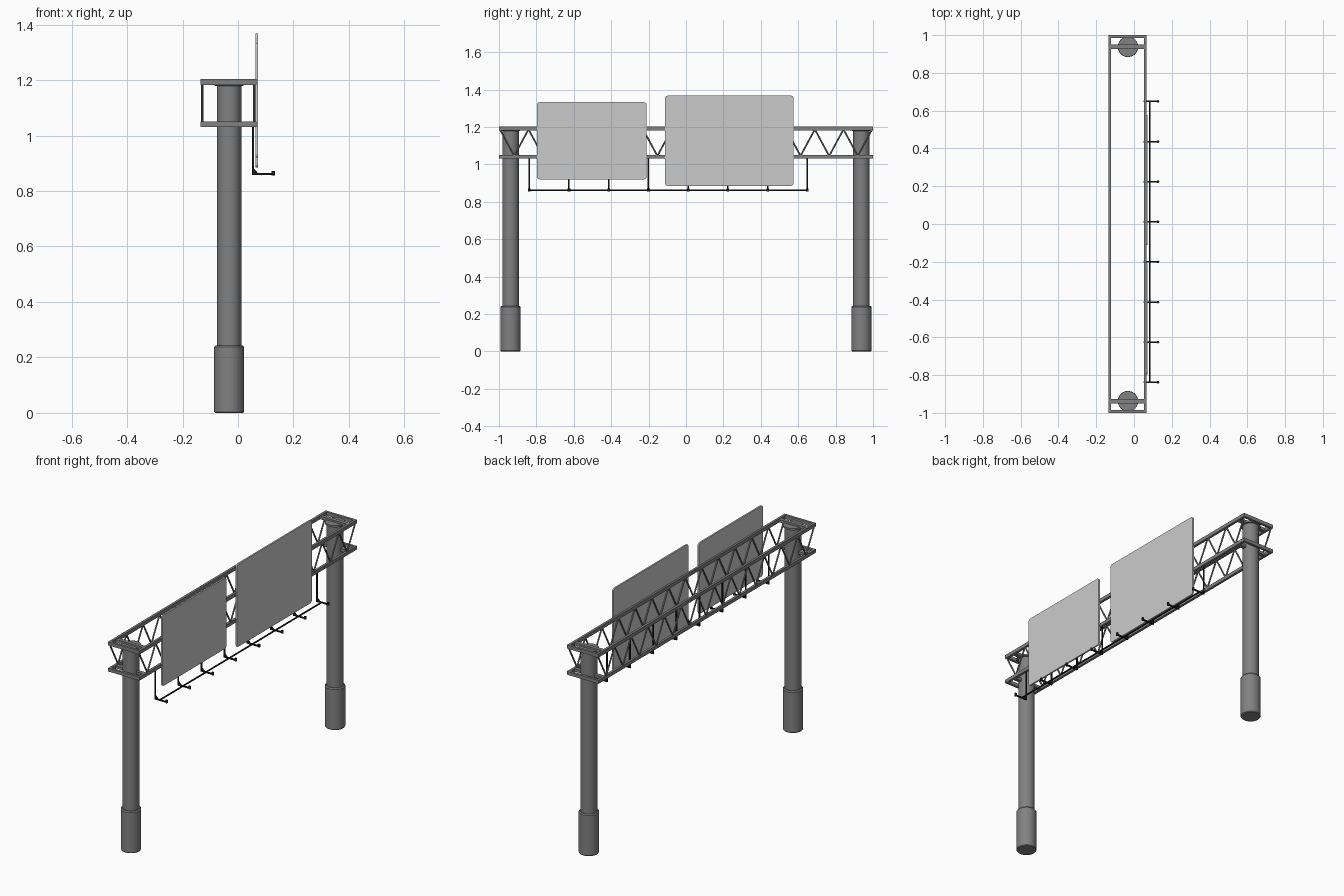
import bpy, bmesh, math
from mathutils import Vector

if "Cube" in bpy.data.objects:
    bpy.data.objects.remove(bpy.data.objects["Cube"])


def mat(name, v):
    m = bpy.data.materials.new(name)
    m.diffuse_color = (v, v, v, 1)
    m.use_nodes = True
    m.node_tree.nodes["Principled BSDF"].inputs["Base Color"].default_value = m.diffuse_color
    return m


STEEL = mat("steel grey", 0.22)
PANEL = mat("panel light grey", 0.6)
BLACK = mat("lamp black", 0.01)


def finish(name, bm, material, smooth=False):
    bmesh.ops.recalc_face_normals(bm, faces=bm.faces)
    me = bpy.data.meshes.new(name)
    bm.to_mesh(me)
    bm.free()
    me.materials.append(material)
    ob = bpy.data.objects.new(name, me)
    bpy.context.collection.objects.link(ob)
    if smooth:
        bpy.context.view_layer.objects.active = ob
        ob.select_set(True)
        bpy.ops.object.shade_smooth_by_angle(angle=math.radians(35))
        ob.select_set(False)
    return ob


def box(bm, lo, hi):
    lo, hi = Vector(lo), Vector(hi)
    vs = bmesh.ops.create_cube(bm, size=1)["verts"]
    for v in vs:
        v.co = (lo + hi) / 2 + v.co * (hi - lo)


def rod(bm, a, b, r, sides=8):
    a, b = Vector(a), Vector(b)
    d = b - a
    vs = bmesh.ops.create_cone(bm, cap_ends=True, segments=sides, radius1=r,
                               radius2=r, depth=d.length)["verts"]
    q = d.to_track_quat('Z', 'Y')
    for v in vs:
        v.co = (a + b) / 2 + q @ v.co


def lathe(bm, cx, cy, profile, n=32):
    rings = [[bm.verts.new((cx + r * math.cos(math.tau * i / n),
                            cy + r * math.sin(math.tau * i / n), z))
              for i in range(n)] for r, z in profile]
    for a, b in zip(rings, rings[1:]):
        for i in range(n):
            j = (i + 1) % n
            bm.faces.new((a[i], a[j], b[j], b[i]))
    bm.faces.new(rings[0][::-1])
    bm.faces.new(rings[-1])


# columns: thick footing, shaft and cap flange
CX = -0.032
for label, cy in (("near", -0.938), ("far", 0.938)):
    bm = bmesh.new()
    lathe(bm, CX, cy, [(0.051, 0), (0.054, 0.004), (0.054, 0.237), (0.049, 0.243),
                       (0.044, 0.243), (0.044, 1.178), (0.053, 1.18), (0.053, 1.19)])
    finish(label + "_column", bm, STEEL, True)

# box truss: four chords, end bars and column cross bars
X0, X1 = -0.136, 0.066
LEVELS = ((1.03, 1.05), (1.182, 1.203))
bm = bmesh.new()
for z0, z1 in LEVELS:
    for x in (X0, X1 - 0.014):
        box(bm, (x, -1, z0), (x + 0.014, 1, z1))
    for s in (-1, 1):
        box(bm, (X0 + 0.002, s * 0.993 - 0.007, z0), (X1 - 0.002, s * 0.993 + 0.007, z1))
        box(bm, (X0 + 0.003, s * 0.938 - 0.011, z0 + 0.002),
            (X1 - 0.003, s * 0.938 + 0.011, z1 - 0.002))
finish("truss_chords", bm, STEEL)

# zigzag web on both sides of the truss
bm = bmesh.new()
N = 26
for x in (X0 + 0.007, X1 - 0.007):
    for i in range(N):
        ya, yb = -0.995 + 1.99 * i / N, -0.995 + 1.99 * (i + 1) / N
        za, zb = (1.187, 1.045) if i % 2 == 0 else (1.045, 1.187)
        rod(bm, (x, ya, za), (x, yb, zb), 0.0045)
finish("truss_diagonals", bm, STEEL, True)


# sign panels with rounded corners
def sign(name, y0, y1, z0, z1, r=0.014):
    bm = bmesh.new()
    vs = []
    for cy, cz, a0 in ((y1 - r, z1 - r, 0), (y0 + r, z1 - r, 90),
                       (y0 + r, z0 + r, 180), (y1 - r, z0 + r, 270)):
        for k in range(5):
            a = math.radians(a0 + k * 22.5)
            vs.append(bm.verts.new((0.063, cy + r * math.cos(a), cz + r * math.sin(a))))
    f = bm.faces.new(vs)
    ex = bmesh.ops.extrude_face_region(bm, geom=[f])["geom"]
    bmesh.ops.translate(bm, vec=(0.009, 0, 0),
                        verts=[g for g in ex if isinstance(g, bmesh.types.BMVert)])
    finish(name, bm, PANEL)


sign("small_sign", -0.797, -0.21, 0.92, 1.332)
sign("large_sign", -0.112, 0.576, 0.885, 1.367)

# lamp brackets: hanger, forward arm, gusset and lamp head, joined by a rail
bm = bmesh.new()
YS = [-0.838 + 0.2124 * i for i in range(8)]
for y in YS:
    box(bm, (0.051, y - 0.004, 0.857), (0.057, y + 0.004, 1.04))
    box(bm, (0.051, y - 0.004, 0.857), (0.128, y + 0.004, 0.864))
    g = [bm.verts.new((x, y + dy, z)) for dy in (-0.003, 0.003)
         for x, z in ((0.054, 0.86), (0.075, 0.861), (0.054, 0.885))]
    bm.faces.new(g[:3])
    bm.faces.new(g[3:])
    for i in range(3):
        j = (i + 1) % 3
        bm.faces.new((g[i], g[j], g[j + 3], g[i + 3]))
    rod(bm, (0.127, y, 0.856), (0.127, y, 0.872), 0.007, 12)
rod(bm, (0.084, YS[0], 0.861), (0.084, YS[-1], 0.861), 0.0045)
finish("lamp_brackets", bm, BLACK, True)
